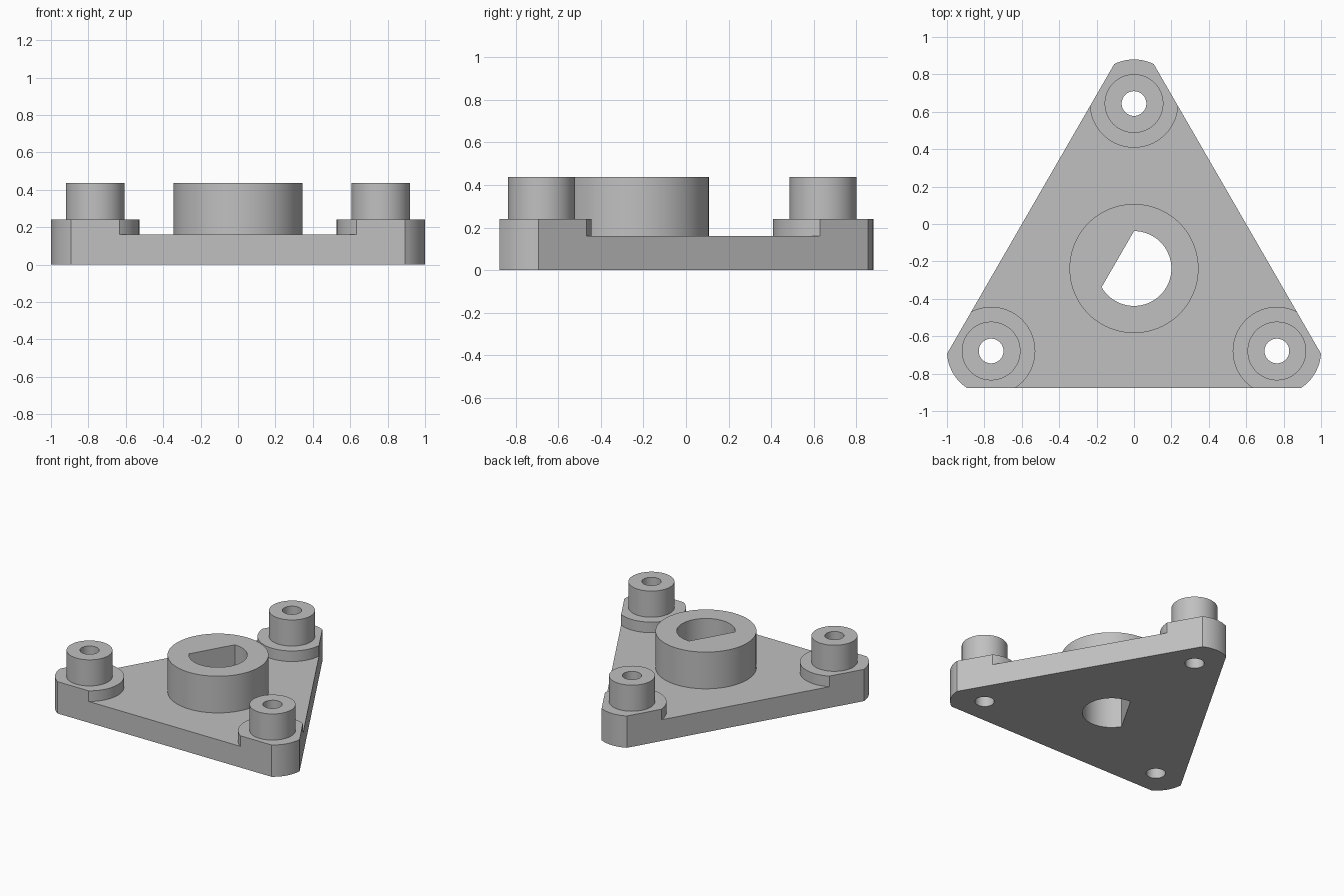
import bpy
import bmesh
from math import acos, cos, sin, radians, degrees

cube = bpy.data.objects.get("Cube")
if cube:
    bpy.data.objects.remove(cube)

# Main dimensions
CY = -0.238                   # plate centre in y
BOLT_R = 0.882                # distance from centre to each post
INRADIUS = 0.638              # centre to each straight side
PAD_R, POST_R, BORE_R = 0.236, 0.157, 0.066
HUB_R, SHAFT_R = 0.345, 0.2
PLATE_Z, PAD_Z, TOP_Z = 0.16, 0.24, 0.437
CORNERS = {"rear": 90, "left": 330, "right": 210}

grey = bpy.data.materials.new("plain grey")
grey.use_nodes = True
colour = (0.53, 0.53, 0.53, 1)
grey.diffuse_color = colour
grey.node_tree.nodes["Principled BSDF"].inputs["Base Color"].default_value = colour


def arc(centre, r, start, end, n):
    """Points along an arc, both ends included (degrees)."""
    angles = [radians(start + (end - start) * i / n) for i in range(n + 1)]
    return [(centre[0] + r * cos(a), centre[1] + r * sin(a)) for a in angles]


def circle(centre, r, n=64):
    return arc(centre, r, 0, 360, n)[:-1]


def prism(name, loops, z0, z1):
    """Extrude an outline, with any further loops as holes."""
    bm = bmesh.new()
    caps = [[], []]
    for pts in loops:
        rings = [[bm.verts.new((x, y, z)) for x, y in pts] for z in (z0, z1)]
        for ring, cap in zip(rings, caps):
            cap += [bm.edges.new((ring[i - 1], ring[i])) for i in range(len(ring))]
        low, high = rings
        for i in range(len(pts)):
            bm.faces.new((low[i - 1], low[i], high[i], high[i - 1]))
    for cap in caps:
        bmesh.ops.triangle_fill(bm, edges=cap, use_beauty=True)
    bmesh.ops.recalc_face_normals(bm, faces=bm.faces)
    mesh = bpy.data.meshes.new(name)
    bm.to_mesh(mesh)
    bm.free()
    mesh.materials.append(grey)
    mesh.shade_smooth()
    mesh.set_sharp_from_angle(angle=radians(30))
    obj = bpy.data.objects.new(name, mesh)
    bpy.context.collection.objects.link(obj)
    return obj


def post_centre(a):
    return (BOLT_R * cos(radians(a)), CY + BOLT_R * sin(radians(a)))


# Angles at which each round pad meets the straight sides
spread = degrees(acos((INRADIUS - BOLT_R / 2) / PAD_R))
tip, back = 60 - spread, 60 + spread

# Triangular plate with rounded tips, post bores and a D-shaped shaft hole
hub_centre = (0, CY)
d_hole = arc(hub_centre, SHAFT_R, 210, 450, 48)
outline = []
for a in sorted(CORNERS.values()):
    outline += arc(post_centre(a), PAD_R, a - tip, a + tip, 12)
bores = [circle(post_centre(a), BORE_R) for a in CORNERS.values()]
prism("base_plate", [outline, d_hole] + bores, 0, PLATE_Z)

# Central hub
prism("hub", [circle(hub_centre, HUB_R, 96), d_hole], PLATE_Z, TOP_Z)

# Raised pad and hollow post at each corner
for side, a in CORNERS.items():
    c = post_centre(a)
    pad = arc(c, PAD_R, a - tip, a + tip, 12) + arc(c, PAD_R, a + back, a + 360 - back, 40)
    bore = circle(c, BORE_R)
    prism(side + "_pad", [pad, bore], PLATE_Z, PAD_Z)
    prism(side + "_post", [circle(c, POST_R), bore], PAD_Z, TOP_Z)
